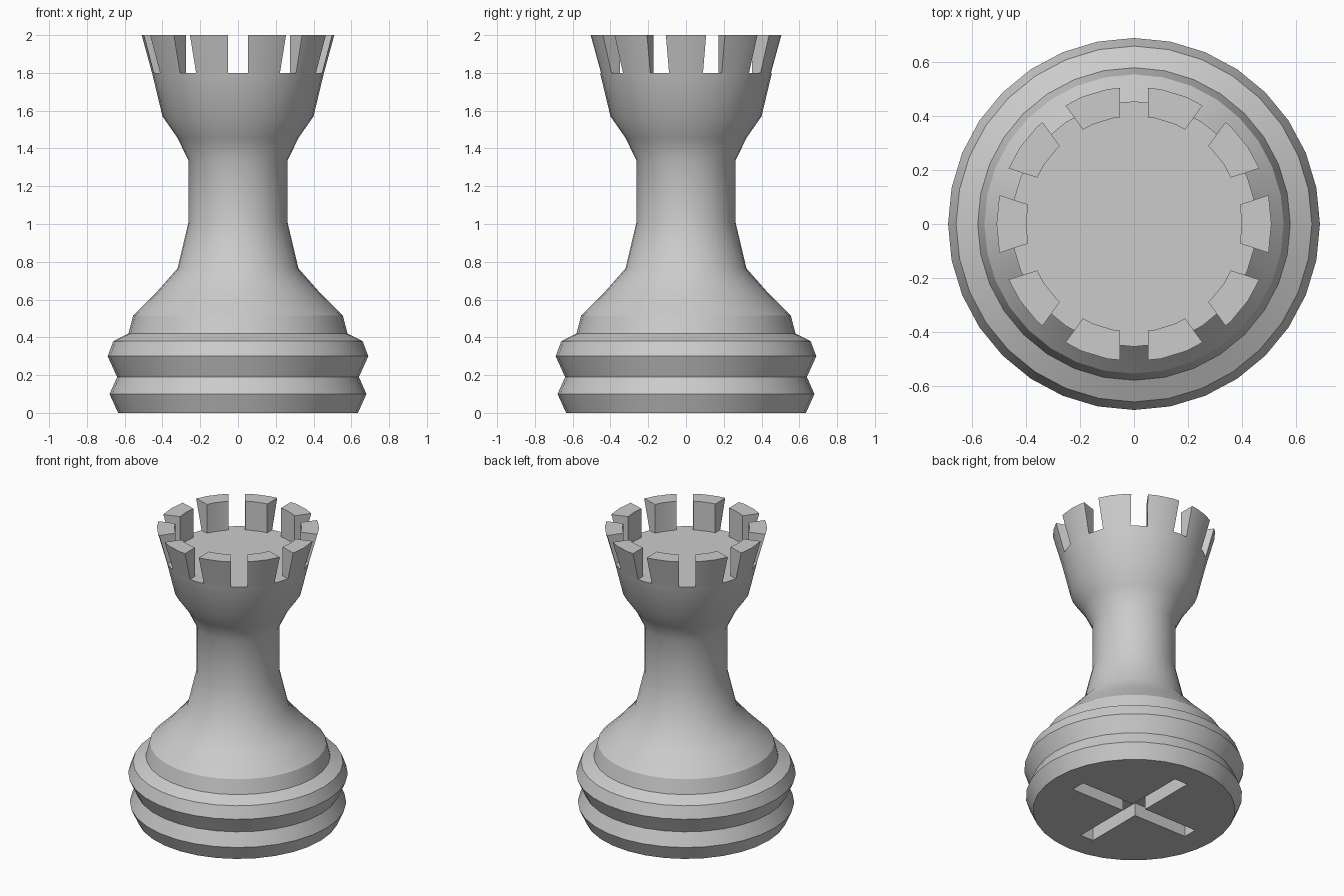
import bpy
import bmesh
from math import radians, tau
from mathutils import Matrix, Vector

SIDES = 32
GAPS = 10

if "Cube" in bpy.data.objects:
    bpy.data.objects.remove(bpy.data.objects["Cube"])

grey = bpy.data.materials.new("plain grey")
grey.use_nodes = True
GREY = (0.6, 0.6, 0.6, 1)
grey.diffuse_color = GREY
grey.node_tree.nodes["Principled BSDF"].inputs["Base Color"].default_value = GREY


def add_object(name, bm):
    bmesh.ops.recalc_face_normals(bm, faces=bm.faces)
    mesh = bpy.data.meshes.new(name)
    bm.to_mesh(mesh)
    bm.free()
    mesh.materials.append(grey)
    obj = bpy.data.objects.new(name, mesh)
    bpy.context.collection.objects.link(obj)
    return obj


def lathe(name, profile, closed=False):
    """Turn a (radius, height) profile around the z axis."""
    bm = bmesh.new()
    verts = [bm.verts.new((r, 0, z)) for r, z in profile]
    pairs = list(zip(verts, verts[1:]))
    if closed:
        pairs.append((verts[-1], verts[0]))
    edges = [bm.edges.new(p) for p in pairs]
    bmesh.ops.spin(bm, geom=verts + edges, cent=(0, 0, 0), axis=(0, 0, 1),
                   angle=tau, steps=SIDES)
    bmesh.ops.remove_doubles(bm, verts=bm.verts, dist=0.0005)
    if not closed:
        # cap the open rims at the foot and the floor
        rims = [e for e in bm.edges if e.is_boundary]
        bmesh.ops.holes_fill(bm, edges=rims, sides=0)
    return add_object(name, bm)


def boxes(name, size, centre, angles):
    """Boxes of one size, repeated at several angles around z."""
    bm = bmesh.new()
    for a in angles:
        place = (Matrix.Rotation(a, 4, "Z") @ Matrix.Translation(centre)
                 @ Matrix.Diagonal(Vector(size)).to_4x4())
        bmesh.ops.create_cube(bm, size=1, matrix=place)
    return add_object(name, bm)


def cut(target, cutter):
    cutter.hide_render = True
    mod = target.modifiers.new("cut", "BOOLEAN")
    mod.operation = "DIFFERENCE"
    mod.solver = "EXACT"
    mod.object = cutter
    select(target)
    bpy.ops.object.modifier_apply(modifier=mod.name)
    bpy.data.objects.remove(cutter)


def select(obj):
    bpy.ops.object.select_all(action="DESELECT")
    obj.select_set(True)
    bpy.context.view_layer.objects.active = obj


def smooth(obj):
    select(obj)
    bpy.ops.object.shade_smooth_by_angle(angle=radians(30))


# turned body: ridged foot, shoulder, neck and flared head
SHOULDER = 0.515
body = lathe("body", [
    (0.635, 0), (0.68, 0.10), (0.64, 0.19), (0.69, 0.30), (0.66, 0.38),
    (0.58, 0.42), (0.555, SHOULDER), (0.435, 0.635), (0.32, 0.765),
    (0.262, 1.01), (0.262, 1.335), (0.32, 1.455), (0.40, 1.57), (0.455, 1.8)])

# crossed slots under the foot
for i in range(2):
    cut(body, boxes("foot_slot", (0.92, 0.1, 0.18), (0, 0, 0), [i * tau / 4]))
smooth(body)

# crisp edge around the shoulder
for e in body.data.edges:
    if all(abs(body.data.vertices[v].co.z - SHOULDER) < 0.001 for v in e.vertices):
        e.use_edge_sharp = True

# ring of battlements with evenly spaced gaps
battlements = lathe("battlements", [(0.40, 1.8), (0.455, 1.8), (0.51, 2), (0.40, 2)],
                    closed=True)
cut(battlements, boxes("gaps", (0.3, 0.105, 0.6), (0.45, 0, 1.9),
                       [tau / 4 + i * tau / GAPS for i in range(GAPS)]))
smooth(battlements)
